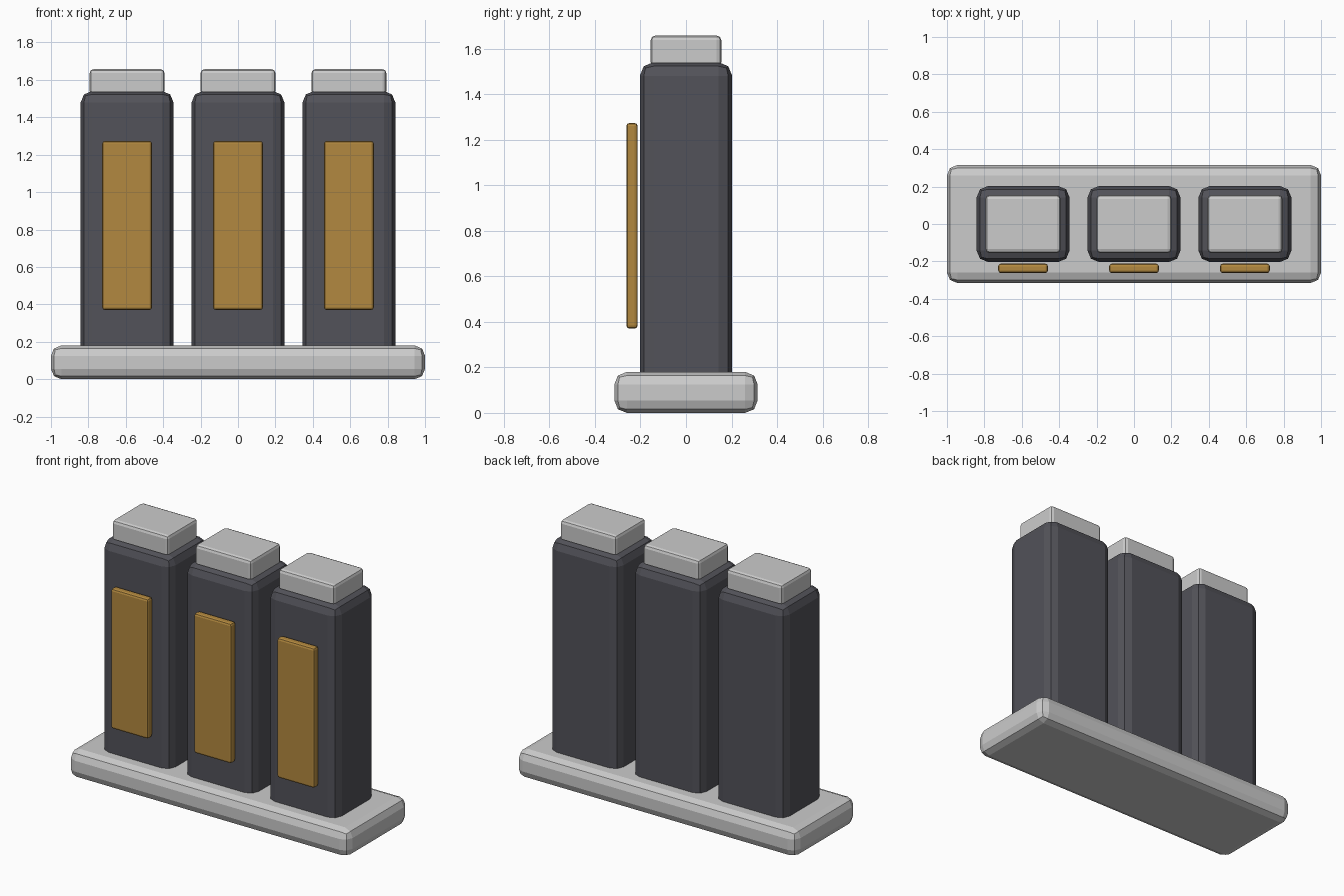
import bpy

if "Cube" in bpy.data.objects:
    bpy.data.objects.remove(bpy.data.objects["Cube"])


def material(name, rgb):
    m = bpy.data.materials.new(name)
    m.diffuse_color = (*rgb, 1)
    m.use_nodes = True
    m.node_tree.nodes["Principled BSDF"].inputs["Base Color"].default_value = m.diffuse_color
    return m


dark = material("dark_grey", (0.085, 0.085, 0.1))
gold = material("gold", (0.45, 0.25, 0.05))


def box(name, x, y, z, bevel, mat=None):
    """Bevelled box spanning the (min, max) ranges x, y, z."""
    spans = (x, y, z)
    bpy.ops.mesh.primitive_cube_add(size=1, location=[(a + b) / 2 for a, b in spans])
    ob = bpy.context.object
    ob.name = name
    ob.scale = [b - a for a, b in spans]
    bpy.ops.object.transform_apply(location=False, rotation=False, scale=True)
    mod = ob.modifiers.new("bevel", 'BEVEL')
    mod.width = bevel
    mod.segments = 2
    if mat:
        ob.data.materials.append(mat)
    return ob


# Plinth
box("base", (-1, 1), (-0.315, 0.315), (0, 0.18), 0.055)

# Three towers, each with a cap and a floating front panel
for side, cx in (("left", -0.593), ("middle", 0), ("right", 0.593)):
    box(f"{side}_tower", (cx - 0.248, cx + 0.248), (-0.203, 0.203), (0.1, 1.54), 0.06, dark)
    box(f"{side}_cap", (cx - 0.2, cx + 0.2), (-0.155, 0.155), (1.52, 1.657), 0.02)
    box(f"{side}_panel", (cx - 0.133, cx + 0.133), (-0.262, -0.212), (0.37, 1.273), 0.014, gold)
